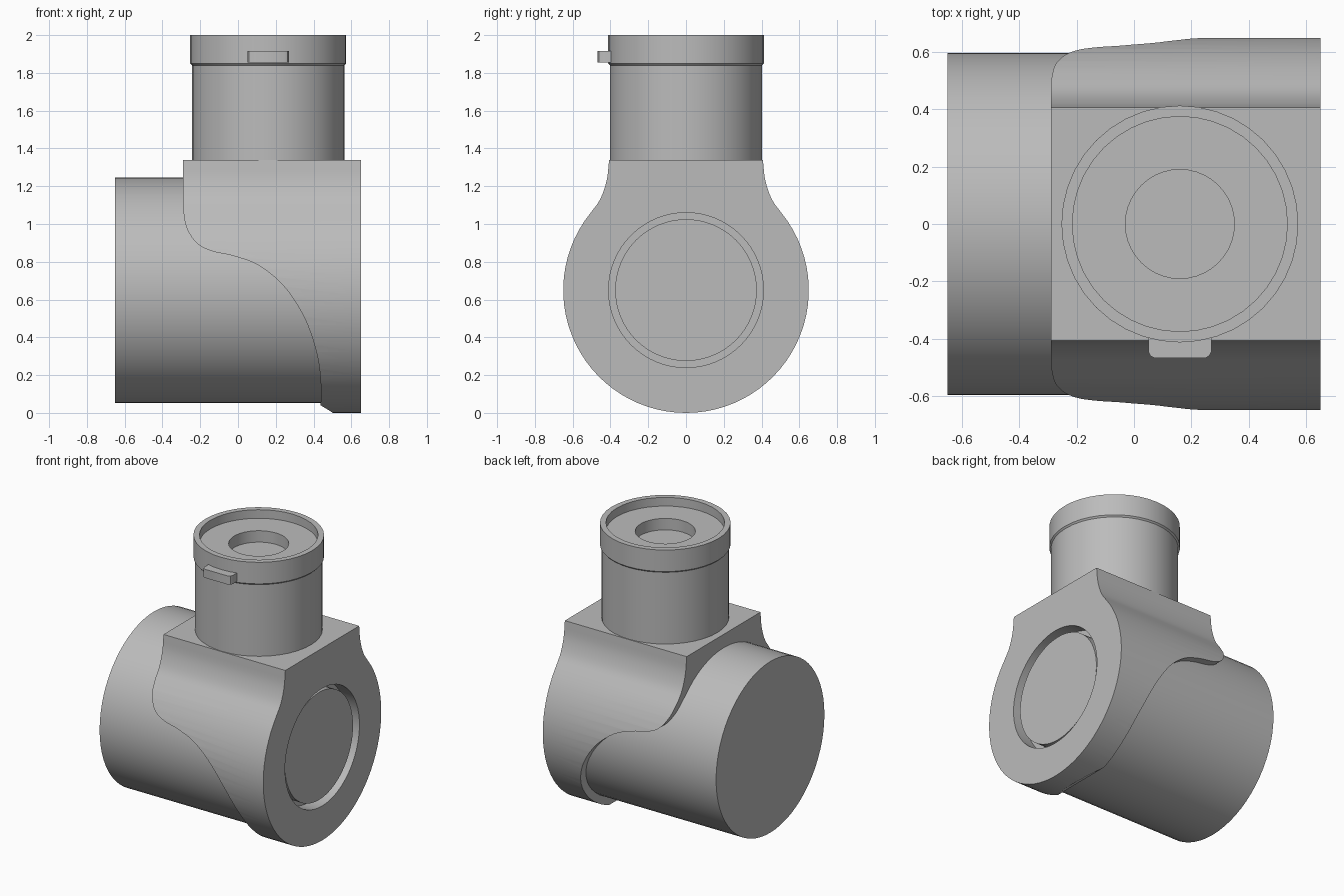
import bpy, bmesh
from math import sin, cos, pi, radians, atan2
from mathutils import Matrix, Vector

if "Cube" in bpy.data.objects:
    bpy.data.objects.remove(bpy.data.objects["Cube"], do_unlink=True)

grey = bpy.data.materials.new("plain_grey")
grey.use_nodes = True
colour = (0.5, 0.5, 0.5, 1)
grey.diffuse_color = colour
grey.node_tree.nodes["Principled BSDF"].inputs["Base Color"].default_value = colour

AXIS_Z = 0.65
R = 0.65
NECK_X = 0.16


def finish(name, bm):
    bmesh.ops.recalc_face_normals(bm, faces=bm.faces)
    mesh = bpy.data.meshes.new(name)
    bm.to_mesh(mesh)
    bm.free()
    mesh.materials.append(grey)
    ob = bpy.data.objects.new(name, mesh)
    bpy.context.collection.objects.link(ob)
    return ob


def extrude(name, points, direction):
    """Closed outline of 3D points pushed along a direction."""
    bm = bmesh.new()
    face = bm.faces.new([bm.verts.new(p) for p in points])
    new = bmesh.ops.extrude_face_region(bm, geom=[face])["geom"]
    moved = [v for v in new if isinstance(v, bmesh.types.BMVert)]
    bmesh.ops.translate(bm, verts=moved, vec=direction)
    return finish(name, bm)


def x_cylinder(name, radius, x0, x1, sides=64):
    ring = [(x0, radius * sin(2 * pi * i / sides), AXIS_Z + radius * cos(2 * pi * i / sides))
            for i in range(sides)]
    return extrude(name, ring, (x1 - x0, 0, 0))


def lathe(name, profile, x, sides):
    """Spin (radius, z) points around a vertical axis; ends lie on the axis."""
    bm = bmesh.new()
    verts = [bm.verts.new((r, 0, z)) for r, z in profile]
    edges = [bm.edges.new(pair) for pair in zip(verts, verts[1:])]
    bmesh.ops.spin(bm, geom=verts + edges, axis=(0, 0, 1), cent=(0, 0, 0),
                   steps=sides, angle=2 * pi)
    bmesh.ops.remove_doubles(bm, verts=bm.verts, dist=1e-4)
    bmesh.ops.translate(bm, verts=bm.verts, vec=(x, 0, 0))
    return finish(name, bm)


def boolean(target, cutter, operation):
    mod = target.modifiers.new("cut", "BOOLEAN")
    mod.operation = operation
    mod.object = cutter
    mod.solver = "EXACT"
    bpy.context.view_layer.objects.active = target
    bpy.ops.object.modifier_apply(modifier=mod.name)
    bpy.data.objects.remove(cutter, do_unlink=True)


def smooth_curve(points, steps=5):
    """Catmull-Rom curve through 2D points."""
    pts = [Vector(p) for p in points]
    pts = [2 * pts[0] - pts[1]] + pts + [2 * pts[-1] - pts[-2]]
    out = []
    for a, b, c, d in zip(pts, pts[1:], pts[2:], pts[3:]):
        for i in range(steps):
            t = i / steps
            out.append(0.5 * (2 * b + (c - a) * t + (2 * a - 5 * b + 4 * c - d) * t ** 2
                              + (3 * b - a - 3 * c + d) * t ** 3))
    return out + [pts[-2]]


# Housing: round body with flared shoulders up to a flat top
shoulder = smooth_curve([(0.508, 1.055), (0.455, 1.13), (0.42, 1.23), (0.407, 1.34)], 4)
start = atan2(0.508, 1.055 - AXIS_Z)
arc = [(R * sin(start + (pi - start) * i / 28), AXIS_Z + R * cos(start + (pi - start) * i / 28))
       for i in range(1, 29)]
half = [tuple(p) for p in reversed(shoulder)] + arc
outline = half + [(-y, z) for y, z in reversed(half[:-1])]
housing = extrude("housing", [(-0.29, y, z) for y, z in outline], (0.94, 0, 0))

# Sweeping lower edge of the housing
sweep = smooth_curve([(-0.29, 1.07), (-0.272, 0.98), (-0.22, 0.90), (-0.14, 0.857),
                      (-0.02, 0.83), (0.114, 0.778), (0.246, 0.667), (0.352, 0.503),
                      (0.415, 0.323), (0.437, 0.175), (0.438, 0.04)])
side = [(-0.4, 1.5), (-0.4, 1.07)] + [tuple(p) for p in sweep]
side += [(0.5, 0.002), (0.5, -0.1), (0.8, -0.1), (0.8, 1.5)]
keep = extrude("keep_shape", [(x, -1, z) for x, z in side], (0, 2, 0))
boolean(housing, keep, "INTERSECT")

# Round recess with a plug set in it
boolean(housing, x_cylinder("recess_cutter", 0.41, 0.55, 0.8), "DIFFERENCE")
plug = x_cylinder("end_plug", 0.375, 0.5, 0.625)

# Main barrel
barrel = x_cylinder("barrel", 0.597, -0.65, 0.5)

# Upright neck with collar, shallow cup and centre hole
neck = lathe("neck", [(0, 1.3), (0.403, 1.3), (0.403, 1.84), (0.413, 1.85), (0.413, 2),
                      (0.375, 2), (0.375, 1.94), (0.19, 1.94), (0.19, 1.86), (0, 1.86)],
             NECK_X, 40)

# Small latch tab on the collar, rounded at its outer corners
tab_outline = [(-0.11, -0.36), (-0.11, -0.445), (-0.103, -0.46), (-0.088, -0.468)]
tab_outline += [(-x, y) for x, y in reversed(tab_outline)]
tab = extrude("latch_tab", [(NECK_X + x, y, 1.855) for x, y in tab_outline], (0, 0, 0.06))

# Smooth curved walls, keep hard edges
bpy.ops.object.select_all(action="DESELECT")
for ob in (housing, plug, barrel, neck, tab):
    ob.select_set(True)
bpy.context.view_layer.objects.active = housing
bpy.ops.object.shade_smooth_by_angle(angle=radians(30))
